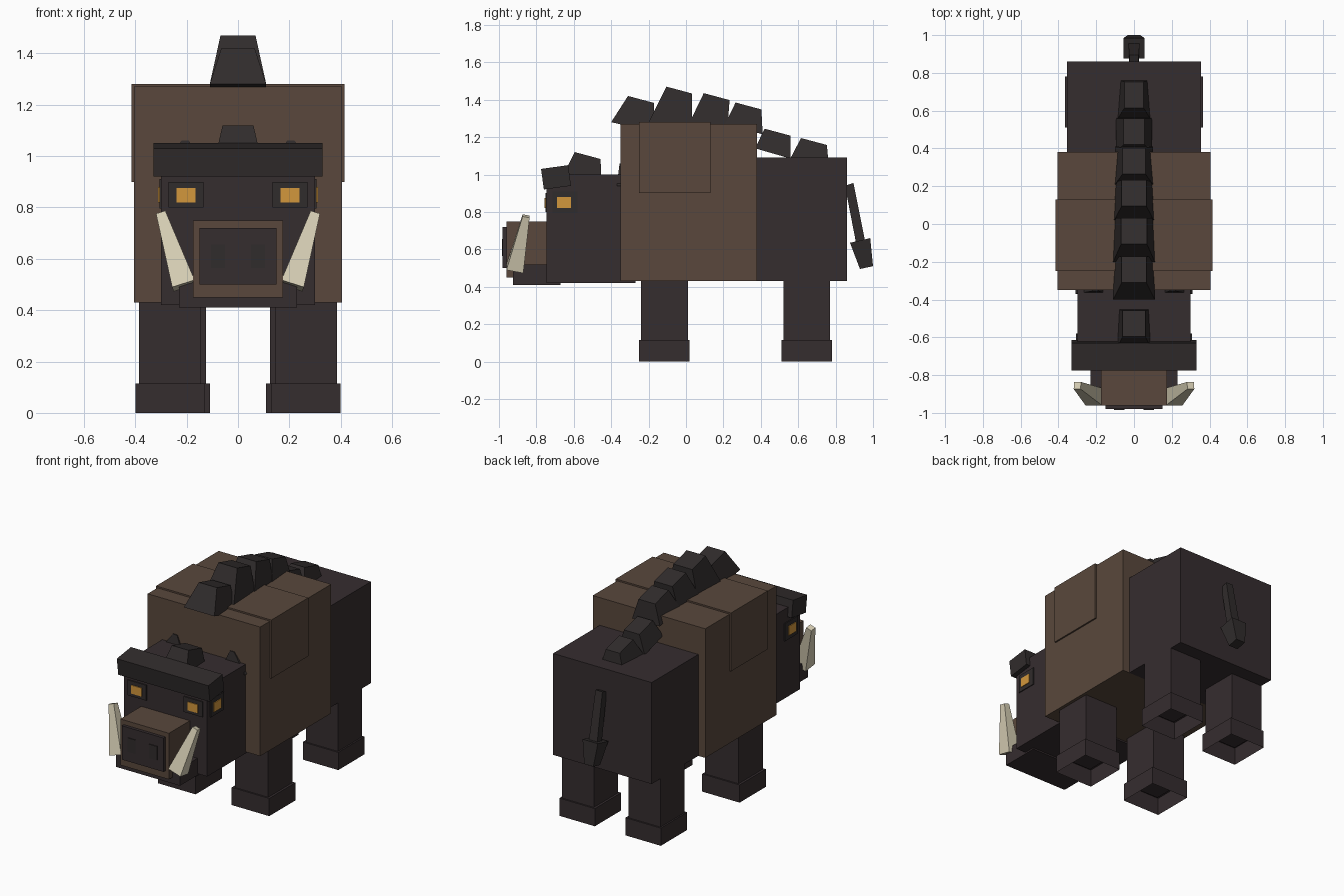
import bpy, bmesh
from mathutils import Vector

cube = bpy.data.objects.get("Cube")
if cube:
    bpy.data.objects.remove(cube, do_unlink=True)


def material(name, r, g, b):
    m = bpy.data.materials.new(name)
    m.use_nodes = True
    m.diffuse_color = (r, g, b, 1)
    m.node_tree.nodes["Principled BSDF"].inputs["Base Color"].default_value = (r, g, b, 1)
    return m


HIDE = material("dark hide", 0.036, 0.026, 0.028)
HAIR = material("dark bristle", 0.030, 0.025, 0.025)
BROWN = material("brown fur", 0.100, 0.064, 0.045)
AMBER = material("amber eye", 0.65, 0.31, 0.045)
IVORY = material("ivory tusk", 0.68, 0.62, 0.46)


def loft(name, lower, upper, mat, bottom=True):
    """Solid between two four-cornered rings."""
    bm = bmesh.new()
    a = [bm.verts.new(p) for p in lower]
    b = [bm.verts.new(p) for p in upper]
    for i in range(4):
        j = (i + 1) % 4
        bm.faces.new((a[i], a[j], b[j], b[i]))
    bm.faces.new(b)
    if bottom:
        bm.faces.new(a[::-1])
    bmesh.ops.recalc_face_normals(bm, faces=bm.faces)
    me = bpy.data.meshes.new(name)
    bm.to_mesh(me)
    bm.free()
    me.materials.append(mat)
    ob = bpy.data.objects.new(name, me)
    bpy.context.collection.objects.link(ob)
    return ob


def box(name, x, y, z, mat, bottom=True):
    ring = [(x[0], y[0]), (x[1], y[0]), (x[1], y[1]), (x[0], y[1])]
    return loft(name, [(*p, z[0]) for p in ring], [(*p, z[1]) for p in ring], mat, bottom)


def wedge(name, base, top, w0, w1, mat):
    """Side profile edges (front, back) widened along x."""
    def ring(edge, w):
        (ya, za), (yb, zb) = edge
        return [(-w, ya, za), (w, ya, za), (w, yb, zb), (-w, yb, zb)]
    return loft(name, ring(base, w0), ring(top, w1), mat)


def spike(name, start, end, r0, r1, mat):
    """Tapered square bar between two points."""
    start, end = Vector(start), Vector(end)
    axis = (end - start).normalized()
    u = Vector((0, 1, 0)).cross(axis).normalized()
    v = axis.cross(u)
    corners = [(-1, -1), (1, -1), (1, 1), (-1, 1)]
    rings = [[c + r * (u * i + v * j) for i, j in corners] for c, r in ((start, r0), (end, r1))]
    return loft(name, *rings, mat)


def sides(x):
    """Left then right span of an x range."""
    return (("left", x), ("right", (-x[1], -x[0])))


# Trunk
box("torso", (-0.405, 0.405), (-0.35, 0.38), (0.43, 1.27), BROWN)
box("shoulder_hump", (-0.415, 0.415), (-0.25, 0.13), (0.90, 1.28), BROWN)
box("hindquarters", (-0.355, 0.355), (0.38, 0.86), (0.43, 1.09), HIDE)

# Legs with open-bottomed hooves
for label, leg_x, hoof_x, y in (("front", (0.145, 0.385), (0.13, 0.40), -0.115),
                                ("hind", (0.125, 0.355), (0.11, 0.365), 0.645)):
    for side, x in sides(leg_x):
        box(f"{label}_leg_{side}", x, (y - 0.125, y + 0.125), (0.11, 0.45), HIDE)
    for side, x in sides(hoof_x):
        box(f"{label}_hoof_{side}", x, (y - 0.135, y + 0.135), (0, 0.115), HIDE, False)

# Head
box("head", (-0.30, 0.30), (-0.745, -0.27), (0.42, 1.0), HIDE)
box("snout", (-0.175, 0.175), (-0.96, -0.70), (0.45, 0.75), BROWN)
box("jaw", (-0.23, 0.23), (-0.925, -0.67), (0.41, 0.52), HIDE)
box("nose", (-0.15, 0.15), (-0.98, -0.95), (0.50, 0.72), HIDE)
wedge("brow", ((-0.76, 0.92), (-0.615, 0.94)), ((-0.775, 1.03), (-0.63, 1.05)), 0.33, 0.33, HAIR)
for side, x in sides((0.05, 0.105)):
    box(f"nostril_{side}", x, (-0.985, -0.978), (0.565, 0.655), HAIR)

# Eyes wrap onto the front and the flank of the head
for side, x in sides((0.135, 0.27)):
    box(f"front_socket_{side}", x, (-0.752, -0.744), (0.80, 0.90), HAIR)
for side, x in sides((0.165, 0.24)):
    box(f"front_eye_{side}", x, (-0.757, -0.75), (0.82, 0.875), AMBER)
for side, x in sides((0.299, 0.306)):
    box(f"side_socket_{side}", x, (-0.715, -0.58), (0.795, 0.91), HAIR)
for side, x in sides((0.304, 0.311)):
    box(f"side_eye_{side}", x, (-0.69, -0.615), (0.82, 0.88), AMBER)

# Ears and tusks
for side, s in (("left", 1), ("right", -1)):
    loft(f"ear_{side}",
         [(s * 0.14, -0.37, 0.94), (s * 0.31, -0.37, 0.94), (s * 0.31, -0.3, 0.94), (s * 0.14, -0.3, 0.94)],
         [(s * 0.19, -0.355, 1.06), (s * 0.22, -0.355, 1.06), (s * 0.22, -0.3, 1.06), (s * 0.19, -0.3, 1.06)],
         HAIR)
    spike(f"tusk_{side}", (s * 0.21, -0.915, 0.495), (s * 0.30, -0.855, 0.778), 0.046, 0.019, IVORY)

# Mane: base front y, base back y, base z, peak y, peak z, base and top half widths
mane = [(-0.66, -0.45, 0.99, -0.595, 1.12, 0.09, 0.06),
        (-0.40, -0.17, 1.28, -0.31, 1.42, 0.11, 0.065),
        (-0.20, 0.03, 1.28, -0.105, 1.47, 0.11, 0.068),
        (0.02, 0.22, 1.28, 0.095, 1.435, 0.105, 0.065),
        (0.21, 0.41, 1.27, 0.265, 1.385, 0.10, 0.06),
        (0.37, 0.56, 1.14, 0.42, 1.245, 0.095, 0.055),
        (0.56, 0.765, 1.09, 0.615, 1.195, 0.085, 0.05)]
for n, (ya, yb, z, yp, zp, w0, w1) in enumerate(mane):
    wedge(f"mane_tuft_{n + 1}", ((ya, z), (yb, z - 0.055)), ((yp, zp), (yp + 0.138, zp - 0.037)), w0, w1, HAIR)

# Tail
wedge("tail", ((0.91, 0.63), (0.958, 0.64)), ((0.85, 0.94), (0.895, 0.955)), 0.03, 0.025, HAIR)
wedge("tail_tuft", ((0.93, 0.495), (1.0, 0.51)), ((0.877, 0.635), (0.985, 0.66)), 0.033, 0.055, HAIR)
